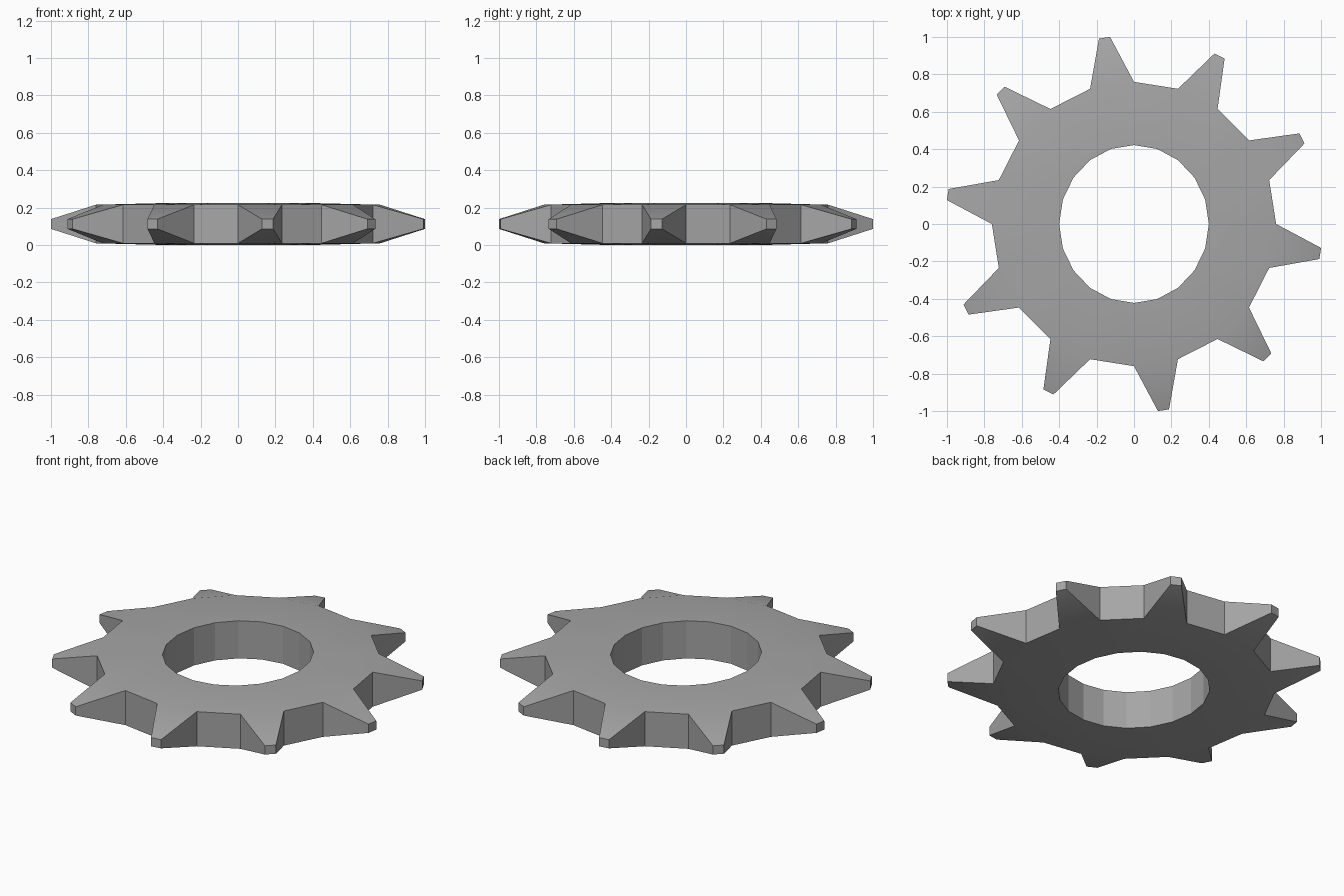
import bpy, bmesh
from math import sin, cos, pi
from mathutils import Vector

cube = bpy.data.objects.get("Cube")
if cube:
    bpy.data.objects.remove(cube, do_unlink=True)

STEPS = 20                       # ten teeth and ten gaps
STEP = 2 * pi / STEPS
MID = 0.112                      # height of the middle plane
HOLE_X, HOLE_Y, HOLE_HALF = 0.40, 0.422, 0.112
ROOT_R, ROOT_HALF = 0.76, 0.103
TIP_R, TIP_WIDTH, TIP_HALF = 1.008, 0.03, 0.026

bm = bmesh.new()


def pair(x, y, half):
    """Upper and lower vertex at one plan position."""
    return [bm.verts.new((x, y, MID + s * half)) for s in (1, -1)]


def wall(a, b):
    """Flat upright face between two vertex pairs."""
    bm.faces.new((a[0], a[1], b[1], b[0]))


def caps(a, b, c, d):
    """Smooth upper and lower faces between four vertex pairs."""
    for i in (0, 1):
        bm.faces.new((a[i], b[i], c[i], d[i])).smooth = True


# Ring body
hole, root = [], []
for k in range(STEPS):
    c, s = cos(k * STEP), sin(k * STEP)
    hole.append(pair(HOLE_X * c, HOLE_Y * s, HOLE_HALF))
    root.append(pair(ROOT_R * c, ROOT_R * s, ROOT_HALF))

for k in range(STEPS):
    n = (k + 1) % STEPS
    wall(hole[k], hole[n])
    caps(hole[k], root[k], root[n], hole[n])
    if k % 2 == 0:
        wall(root[k], root[n])   # gap between teeth
        continue
    # Tapered tooth with a small blunt tip
    a = (k + 0.5) * STEP
    out, side = Vector((cos(a), sin(a))), Vector((-sin(a), cos(a)))
    p, q = (pair(*(out * TIP_R + side * w), TIP_HALF) for w in (-TIP_WIDTH, TIP_WIDTH))
    wall(root[k], p)
    wall(p, q)
    wall(q, root[n])
    caps(root[k], p, q, root[n])

bmesh.ops.recalc_face_normals(bm, faces=bm.faces)
mesh = bpy.data.meshes.new("sprocket_wheel")
bm.to_mesh(mesh)
bm.free()

# Plain grey material
grey = bpy.data.materials.new("grey_metal")
grey.use_nodes = True
colour = (0.38, 0.38, 0.38, 1)
grey.diffuse_color = colour
grey.node_tree.nodes["Principled BSDF"].inputs["Base Color"].default_value = colour
mesh.materials.append(grey)

wheel = bpy.data.objects.new("sprocket_wheel", mesh)
bpy.context.collection.objects.link(wheel)
